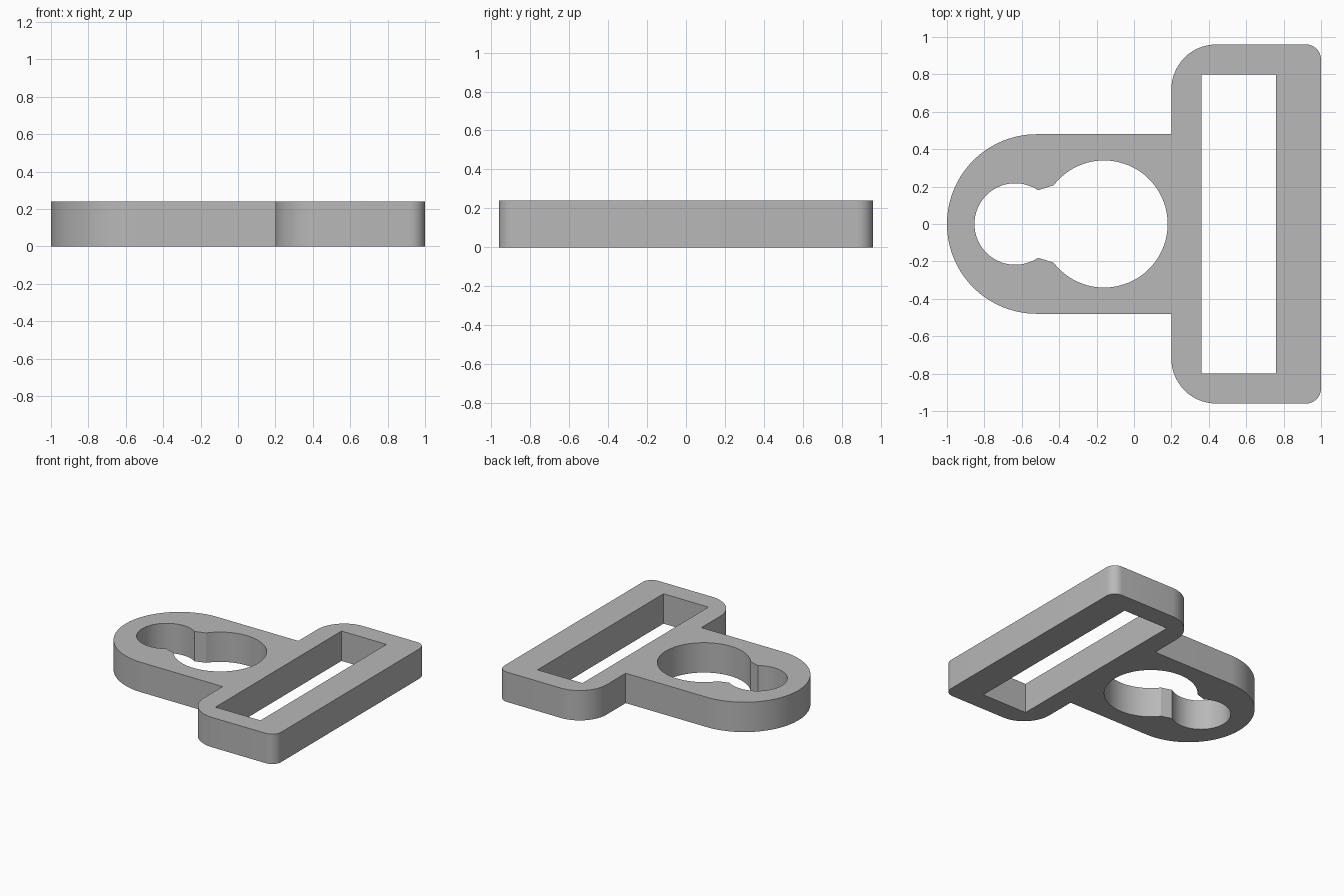
import bpy
import bmesh
from math import atan2, cos, pi, sin, sqrt

cube = bpy.data.objects.get("Cube")
if cube:
    bpy.data.objects.remove(cube, do_unlink=True)

HEIGHT = 0.24


def arc(cx, cy, r, start, end, steps):
    """Points along an arc, angles in radians."""
    angles = [start + (end - start) * i / steps for i in range(steps + 1)]
    return [(cx + r * cos(a), cy + r * sin(a)) for a in angles]


def mirrored(half):
    """Close a half outline by mirroring it across the x axis."""
    return half + [(x, -y) for x, y in reversed(half) if abs(y) > 1e-5]


# Outer outline: strap bar with rounded corners and a round-ended tongue
outline = mirrored(
    arc(0.92, 0.88, 0.08, 0, pi / 2, 8)
    + arc(0.44, 0.72, 0.24, pi / 2, pi, 16)
    + [(0.2, 0.48)]
    + arc(-0.52, 0, 0.48, pi / 2, pi, 28)
)

# Keyhole: two round holes joined by a short tapered neck
big_x, big_r, big_neck = -0.16, 0.34, -0.43
small_x, small_r, small_neck = -0.635, 0.218, -0.513


def angle_at(x, cx, r):
    return atan2(sqrt(r * r - (x - cx) ** 2), x - cx)


keyhole = mirrored(
    arc(big_x, 0, big_r, 0, angle_at(big_neck, big_x, big_r), 28)
    + arc(small_x, 0, small_r, angle_at(small_neck, small_x, small_r), pi, 20)
)

# Strap slot
slot = mirrored([(0.76, 0.8), (0.36, 0.8)])

# Fill the outline around both openings, then extrude to full height
bm = bmesh.new()
for loop in (outline, keyhole, slot):
    verts = [bm.verts.new((x, y, 0)) for x, y in loop]
    for i, v in enumerate(verts):
        bm.edges.new((verts[i - 1], v))
bmesh.ops.triangle_fill(bm, edges=bm.edges[:], use_beauty=True, normal=(0, 0, 1))
result = bmesh.ops.extrude_face_region(bm, geom=bm.faces[:], use_keep_orig=True)
top = [g for g in result["geom"] if isinstance(g, bmesh.types.BMVert)]
bmesh.ops.translate(bm, verts=top, vec=(0, 0, HEIGHT))
bmesh.ops.recalc_face_normals(bm, faces=bm.faces[:])
mesh = bpy.data.meshes.new("strap_buckle")
bm.to_mesh(mesh)
bm.free()

# Plain grey finish
grey = bpy.data.materials.new("grey")
grey.use_nodes = True
color = (0.48, 0.48, 0.48, 1)
grey.diffuse_color = color
grey.node_tree.nodes["Principled BSDF"].inputs["Base Color"].default_value = color
mesh.materials.append(grey)

buckle = bpy.data.objects.new("strap_buckle", mesh)
bpy.context.collection.objects.link(buckle)
bpy.ops.object.select_all(action="DESELECT")
buckle.select_set(True)
bpy.context.view_layer.objects.active = buckle
bpy.ops.object.shade_smooth_by_angle(angle=pi / 6)
